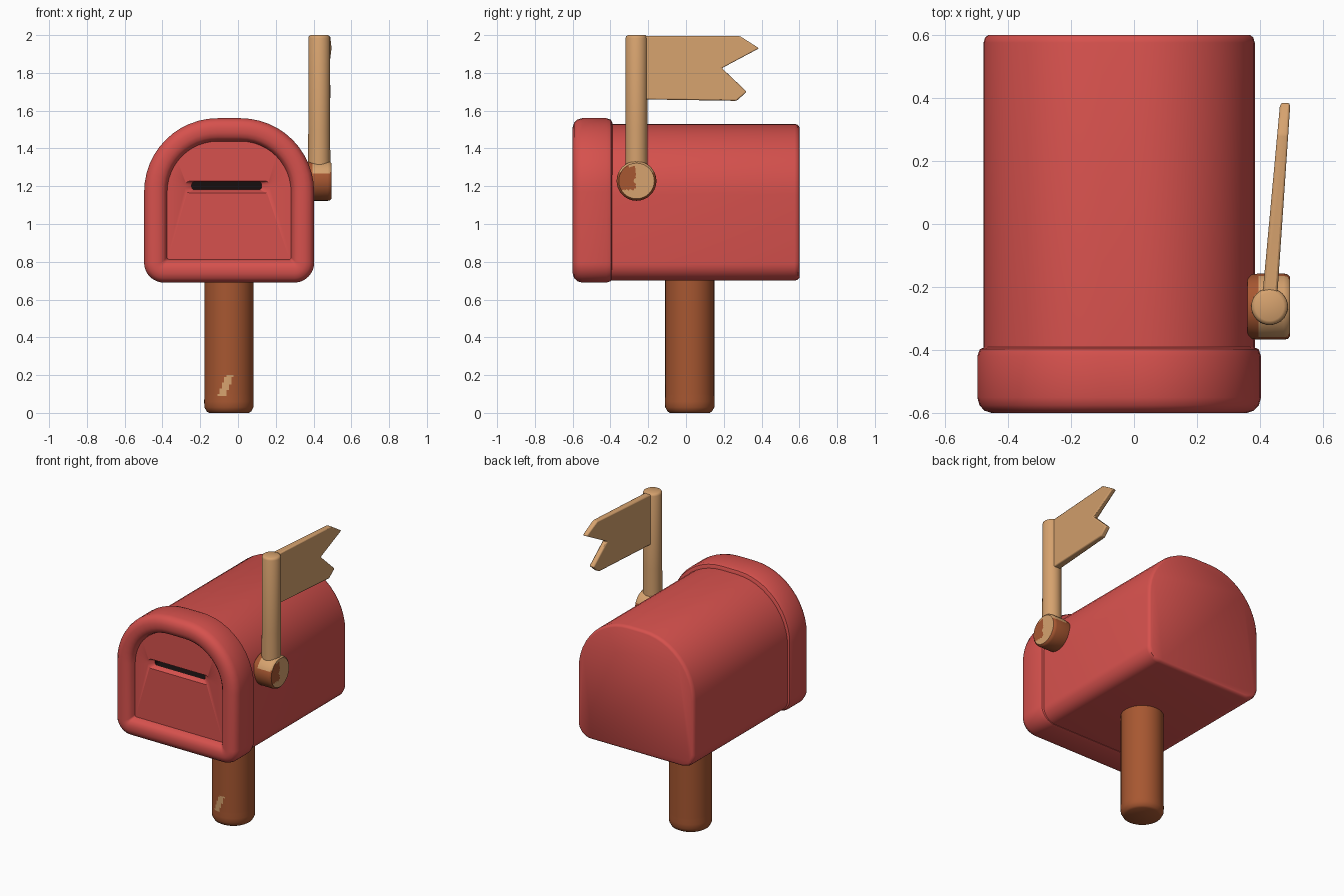
import bpy
import bmesh
import math
from mathutils import Vector

cube = bpy.data.objects.get("Cube")
if cube:
    bpy.data.objects.remove(cube, do_unlink=True)


def linear(c):
    c /= 255
    return c / 12.92 if c <= 0.04045 else ((c + 0.055) / 1.055) ** 2.4


def material(name, *rgb):
    mat = bpy.data.materials.new(name)
    mat.use_nodes = True
    colour = [linear(c) for c in rgb] + [1]
    mat.diffuse_color = colour
    mat.node_tree.nodes["Principled BSDF"].inputs["Base Color"].default_value = colour
    return mat


RED = material("red paint", 214, 81, 77)
BROWN = material("brown wood", 167, 87, 49)
TAN = material("tan wood", 214, 162, 110)
BLACK = material("slot black", 22, 14, 14)


def loft(name, rings, mats, rule=None):
    """Skin a list of equal rings, cap both ends, colour faces by a rule."""
    bm = bmesh.new()
    loops = [[bm.verts.new(p) for p in ring] for ring in rings]
    n = len(loops[0])
    for a, b in zip(loops, loops[1:]):
        for i in range(n):
            j = (i + 1) % n
            bm.faces.new((a[i], a[j], b[j], b[i]))
    bm.faces.new(loops[0])
    bm.faces.new(loops[-1])
    bmesh.ops.recalc_face_normals(bm, faces=bm.faces)
    if rule:
        for f in bm.faces:
            f.material_index = int(rule(f.calc_center_median(), f.normal))
    mesh = bpy.data.meshes.new(name)
    bm.to_mesh(mesh)
    bm.free()
    for m in mats:
        mesh.materials.append(m)
    ob = bpy.data.objects.new(name, mesh)
    bpy.context.collection.objects.link(ob)
    bpy.ops.object.select_all(action="DESELECT")
    ob.select_set(True)
    bpy.context.view_layer.objects.active = ob
    bpy.ops.object.shade_smooth_by_angle(angle=math.radians(40))
    return ob


def arch(y, half, z0, z1, rb, rt, cx=-0.047, steps=12):
    """Rounded outline in the xz plane with separate bottom and top radii."""
    corners = ((-1, z0 + rb, rb, 180), (1, z0 + rb, rb, 270),
               (1, z1 - rt, rt, 0), (-1, z1 - rt, rt, 90))
    ring = []
    for side, zc, r, start in corners:
        for k in range(steps + 1):
            a = math.radians(start + 90 * k / steps)
            ring.append(Vector((cx + side * (half - r) + r * math.cos(a), y,
                                zc + r * math.sin(a))))
    return ring


def circle(centre, radius, axis, n=64):
    ring = []
    for k in range(n):
        a = math.tau * k / n
        u, v = radius * math.cos(a), radius * math.sin(a)
        ring.append(Vector(centre) + Vector((0, u, v) if axis == "x" else (u, v, 0)))
    return ring


# Box body
def body_ring(y, inset):
    return arch(y, 0.43 - inset, 0.7 + inset, 1.53 - inset, 0.09, 0.375 - inset)


loft("mailbox_body", [body_ring(-0.43, 0), body_ring(0.575, 0),
                      body_ring(0.592, 0.005), body_ring(0.6, 0.016)], [RED])


# Front rim with recessed door and letter slot
def rim_ring(y, inset):
    return arch(y, 0.45 - inset, 0.69 + inset, 1.56 - inset,
                max(0.105 - inset, 0.012), 0.39 - inset)


rim_profile = ((-0.39, 0.025), (-0.397, 0.008), (-0.42, 0), (-0.55, 0),
               (-0.575, 0.007), (-0.592, 0.023), (-0.6, 0.048), (-0.6, 0.078),
               (-0.592, 0.1), (-0.578, 0.114), (-0.55, 0.122))
rings = [rim_ring(y, inset) for y, inset in rim_profile]
rings.append(arch(-0.55, 0.225, 1.165, 1.227, 0.025, 0.025, cx=-0.055))
rings += [arch(y, 0.185, 1.182, 1.222, 0.015, 0.015, cx=-0.06) for y in (-0.525, -0.45)]
loft("front_rim_and_door", rings, [RED, BLACK],
     lambda c, n: -0.53 < c.y < -0.44 and abs(c.x + 0.06) < 0.19 and 1.17 < c.z < 1.23)

# Post with a worn patch near the foot
post_levels = [(0, 0.105), (0.008, 0.118), (0.03, 0.13), (0.06, 0.131)]
post_levels += [(0.09 + 0.01 * k, 0.13) for k in range(12)] + [(0.72, 0.13)]
loft("post", [circle((-0.048, 0.02, z), r, "z") for z, r in post_levels], [BROWN, TAN],
     lambda c, n: c.y < 0 and 0.09 < c.z < 0.2
     and abs(c.x + 0.088 - 0.4 * (c.z - 0.09)) < 0.021)

# Flag pivot: brown drum with a partly tan outer face
KY, KZ = -0.262, 1.228


def knob_is_tan(c, n):
    if n.x > 0.9:
        return not (c.y < KY - 0.005 and c.z > KZ - 0.045 and c.z < KZ + 0.075)
    return c.x > 0.395 and c.z > 1.27


knob_levels = [(0.36, 0.1), (0.395, 0.105), (0.475, 0.105), (0.488, 0.102), (0.495, 0.094)]
knob_levels += [(0.495, 0.08 - 0.013 * k) for k in range(6)]
loft("flag_pivot", [circle((x, KY, KZ), r, "x") for x, r in knob_levels],
     [BROWN, TAN], knob_is_tan)

# Flag pole
pole_levels = ((1.22, 0.059), (1.5, 0.058), (1.985, 0.058), (1.995, 0.054), (2.0, 0.045))
loft("flag_pole", [circle((0.43, KY, z), r, "z", 32) for z, r in pole_levels], [TAN])

# Swallow-tailed flag, turned slightly outward and thinner at the tips
outline = ((-0.24, 1.995), (0.285, 1.995), (0.387, 1.93), (0.19, 1.825),
           (0.322, 1.7), (0.268, 1.652), (-0.24, 1.66))


def flag_ring(side):
    return [Vector((0.428 + 0.08 * (y - KY) + side * (0.024 - 0.012 * (y - KY)), y, z))
            for y, z in outline]


flag = loft("flag", [flag_ring(-1), flag_ring(1)], [TAN])
bevel = flag.modifiers.new("soft edges", "BEVEL")
bevel.width = 0.007
bevel.segments = 2
